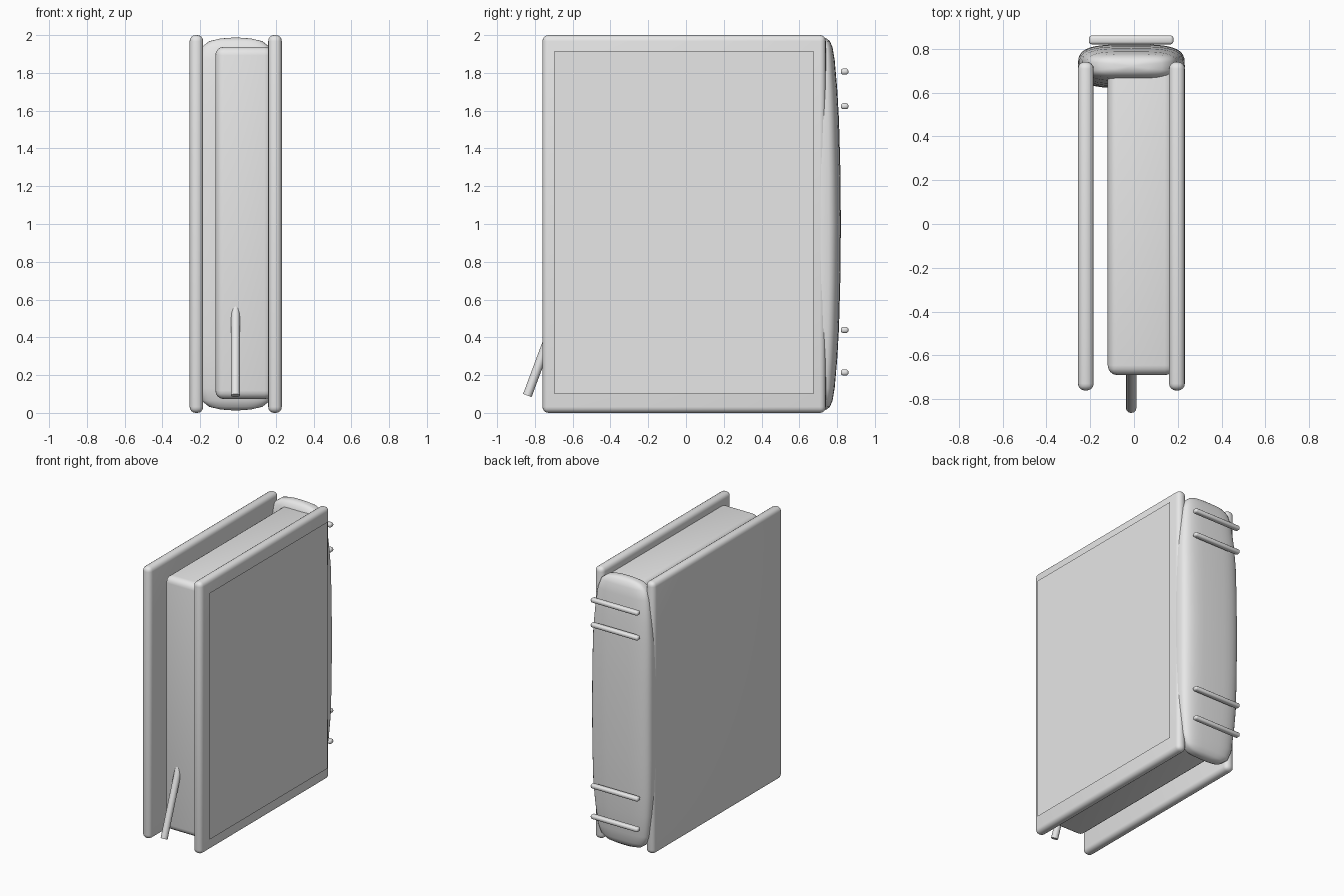
import bpy, bmesh, math
from mathutils import Vector

if "Cube" in bpy.data.objects:
    bpy.data.objects.remove(bpy.data.objects["Cube"], do_unlink=True)

grey = bpy.data.materials.new("plain_grey")
grey.use_nodes = True
colour = (0.8, 0.8, 0.8, 1)
grey.diffuse_color = colour
grey.node_tree.nodes["Principled BSDF"].inputs["Base Color"].default_value = colour


def finish(name, bm, smooth=40):
    bmesh.ops.recalc_face_normals(bm, faces=bm.faces)
    mesh = bpy.data.meshes.new(name)
    bm.to_mesh(mesh)
    bm.free()
    mesh.materials.append(grey)
    obj = bpy.data.objects.new(name, mesh)
    bpy.context.collection.objects.link(obj)
    bpy.ops.object.select_all(action='DESELECT')
    obj.select_set(True)
    bpy.context.view_layer.objects.active = obj
    bpy.ops.object.shade_smooth_by_angle(angle=math.radians(smooth))
    return obj


def rounded_box(name, low, high, radius, segments=4):
    low, high = Vector(low), Vector(high)
    bm = bmesh.new()
    bmesh.ops.create_cube(bm, size=1)
    size, mid = high - low, (low + high) / 2
    for v in bm.verts:
        v.co = Vector(a * b for a, b in zip(v.co, size)) + mid
    bmesh.ops.bevel(bm, geom=bm.edges[:], offset=radius, segments=segments,
                    profile=0.5, affect='EDGES')
    return finish(name, bm)


# Covers and page block
rounded_box("right_cover", (-0.256, -0.76, 0), (-0.184, 0.74, 2), 0.032)
rounded_box("left_cover", (0.16, -0.76, 0), (0.232, 0.74, 2), 0.032)
rounded_box("pages", (-0.12, -0.69, 0.073), (0.185, 0.72, 1.938), 0.045)

# Thin panel floating just outside the left cover
bm = bmesh.new()
corners = [(-0.695, 0.1), (0.675, 0.1), (0.675, 1.915), (-0.695, 1.915)]
bm.faces.new([bm.verts.new((0.255, y, z)) for y, z in corners])
panel = finish("cover_panel", bm)
if panel.data.polygons[0].normal.x < 0:
    panel.data.flip_normals()

# Rounded spine: squarish rings lofted upward (height from middle, half x, half y)
half = [(0, 0.244, 0.1), (0.3, 0.243, 0.097), (0.55, 0.238, 0.09),
        (0.71, 0.226, 0.081), (0.87, 0.207, 0.067), (0.935, 0.183, 0.056),
        (0.968, 0.14, 0.042), (0.982, 0.08, 0.025)]
levels = [(-h, a, b) for h, a, b in reversed(half[1:])] + half
COUNT, POWER = 36, 2 / 3.4
bm = bmesh.new()
rings = []
for h, a, b in levels:
    ring = []
    for i in range(COUNT):
        t = math.tau * i / COUNT
        c, s = math.cos(t), math.sin(t)
        x = math.copysign(abs(c) ** POWER, c) * a - 0.012
        y = math.copysign(abs(s) ** POWER, s) * b + 0.72
        ring.append(bm.verts.new((x, y, 1 + h)))
    rings.append(ring)
for r0, r1 in zip(rings, rings[1:]):
    for i in range(COUNT):
        j = (i + 1) % COUNT
        bm.faces.new((r0[i], r0[j], r1[j], r1[i]))
for ring, z in ((rings[0], 0.012), (rings[-1], 1.988)):
    tip = bm.verts.new((-0.012, 0.72, z))
    for i in range(COUNT):
        bm.faces.new((ring[i], ring[(i + 1) % COUNT], tip))
finish("spine", bm, 60)

# Raised bands behind the spine
for n, z in enumerate((0.214, 0.439, 1.624, 1.807)):
    rounded_box(f"spine_band_{n + 1}", (-0.206, 0.82, z - 0.016),
                (0.18, 0.86, z + 0.016), 0.013, 3)

# Slanted bookmark ribbon running into the pages
axis = Vector((0, 0.349, 0.937))
bm = bmesh.new()
bmesh.ops.create_cone(bm, cap_ends=True, segments=12, radius1=0.024,
                      radius2=0.024, depth=0.6)
ribbon = finish("bookmark", bm)
ribbon.rotation_euler = axis.to_track_quat('Z', 'Y').to_euler()
ribbon.location = Vector((-0.013, -0.84, 0.092)) + axis * 0.3
